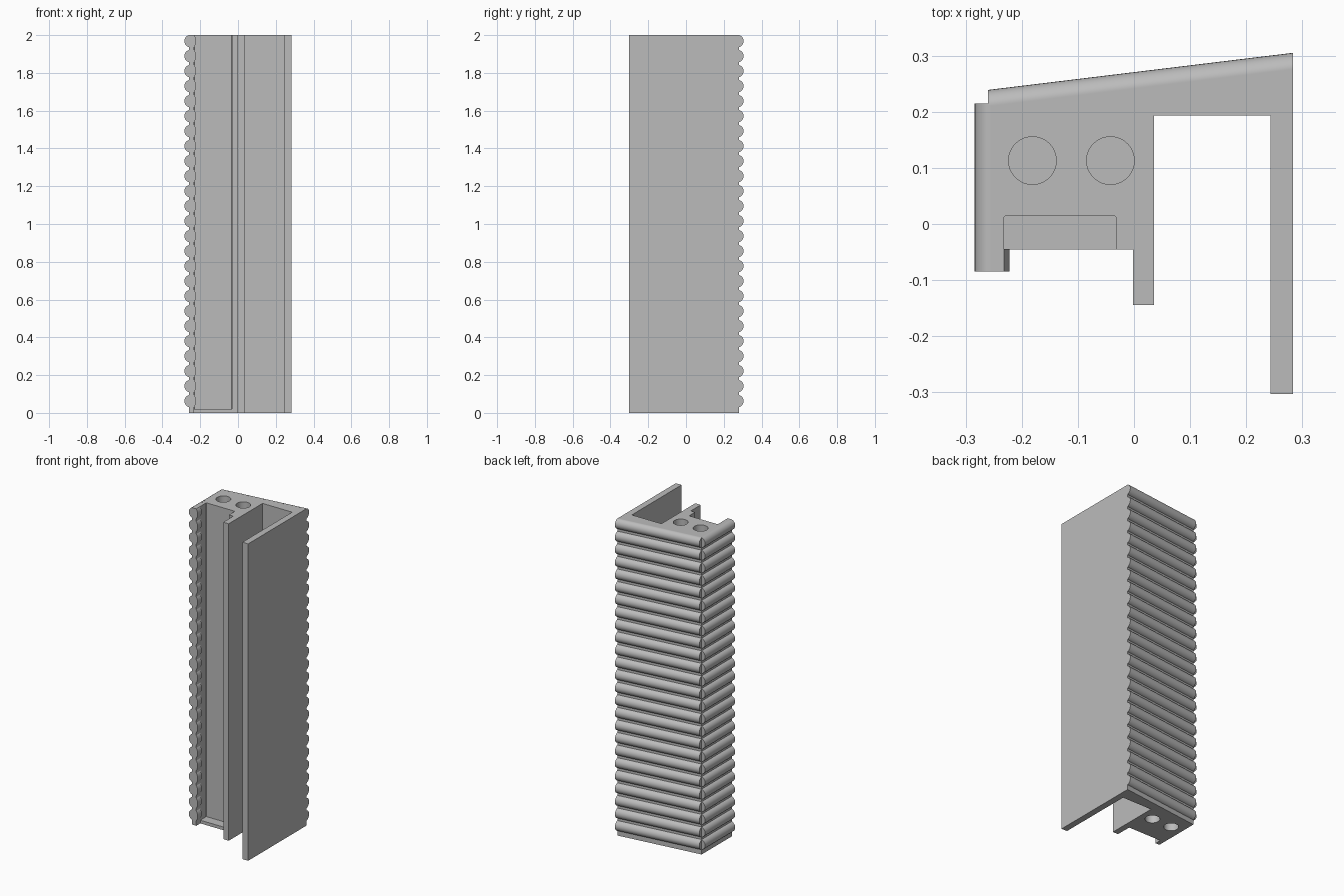
import bpy, bmesh, math
from mathutils import Vector

old = bpy.data.objects.get("Cube")
if old:
    bpy.data.objects.remove(old, do_unlink=True)

grey = bpy.data.materials.new("plain_grey")
grey.use_nodes = True
grey.diffuse_color = (0.5, 0.5, 0.5, 1)
grey.node_tree.nodes["Principled BSDF"].inputs["Base Color"].default_value = (0.5, 0.5, 0.5, 1)

HEIGHT = 2.0
RIBS, PITCH, FIRST = 25, 0.0794, 0.0625


def prism(bm, ring, travel):
    """Close a ring of points into a solid swept along a vector."""
    face = bm.faces.new([bm.verts.new(p) for p in ring])
    ext = bmesh.ops.extrude_face_region(bm, geom=[face], use_keep_orig=True)
    verts = [g for g in ext["geom"] if isinstance(g, bmesh.types.BMVert)]
    bmesh.ops.translate(bm, verts=verts, vec=travel)


def finish(bm, name, smooth=False):
    bmesh.ops.recalc_face_normals(bm, faces=bm.faces[:])
    mesh = bpy.data.meshes.new(name)
    bm.to_mesh(mesh)
    bm.free()
    mesh.materials.append(grey)
    obj = bpy.data.objects.new(name, mesh)
    bpy.context.collection.objects.link(obj)
    if smooth:
        smooth_faces(obj)
    return obj


def smooth_faces(obj):
    bpy.ops.object.select_all(action='DESELECT')
    obj.select_set(True)
    bpy.context.view_layer.objects.active = obj
    bpy.ops.object.shade_smooth_by_angle(angle=math.radians(30))


def rib_stack(name, start, end, outward, depth, half=0.032, steps=12):
    """A column of rounded ribs running from start to end."""
    bm = bmesh.new()
    start, end, outward = (Vector((*v, 0)) for v in (start, end, outward))
    radius = (half ** 2 + depth ** 2) / (2 * depth)
    sweep = math.asin(half / radius)
    if depth > half:
        sweep = math.pi - sweep
    for i in range(RIBS):
        z = FIRST + i * PITCH
        arc = []
        for s in range(steps + 1):
            a = sweep * (2 * s / steps - 1)
            arc.append((radius * math.cos(a) - radius + depth, radius * math.sin(a)))
        outline = [(-0.005, -half)] + arc + [(-0.005, half)]
        ring = [start + outward * h + Vector((0, 0, z + dz)) for h, dz in outline]
        prism(bm, ring, end - start)
    return finish(bm, name, smooth=True)


# Main extruded body: lip, open pocket, short fin, channel, long side panel
profile = [
    (-0.26, -0.085), (-0.232, -0.085), (-0.232, 0.012), (-0.229, 0.015),
    (-0.035, 0.015), (-0.032, 0.012), (-0.032, -0.045), (-0.002, -0.045),
    (-0.002, -0.144), (0.036, -0.144), (0.036, 0.193), (0.243, 0.193),
    (0.243, -0.303), (0.283, -0.303), (0.283, 0.281), (-0.26, 0.215),
]
bm = bmesh.new()
prism(bm, [(x, y, 0) for x, y in profile], (0, 0, HEIGHT))
body = finish(bm, "body")

# Blind round holes in both ends
bm = bmesh.new()
for x in (-0.181, -0.042):
    for z in (0, HEIGHT):
        ring = [(x + 0.0425 * math.cos(k * math.tau / 48),
                 0.113 + 0.0425 * math.sin(k * math.tau / 48), z - 0.1)
                for k in range(48)]
        prism(bm, ring, (0, 0, 0.2))
cutter = finish(bm, "hole_cutter")
cutter.hide_render = True
cut = body.modifiers.new("holes", 'BOOLEAN')
cut.operation = 'DIFFERENCE'
cut.solver = 'EXACT'
cut.object = cutter
bpy.context.view_layer.objects.active = body
bpy.ops.object.modifier_apply(modifier=cut.name)
bpy.data.objects.remove(cutter, do_unlink=True)
smooth_faces(body)

# Thin floor closing the pocket
bm = bmesh.new()
floor = [(-0.232, -0.045, 0), (-0.032, -0.045, 0), (-0.032, 0.015, 0), (-0.232, 0.015, 0)]
prism(bm, floor, (0, 0, 0.02))
finish(bm, "pocket_floor")

# Rounded ribs on the slanted back, the right side and inside the lip
rib_stack("back_ribs", (-0.26, 0.215), (0.283, 0.281), (0, 1), 0.024)
rib_stack("right_ribs", (-0.26, -0.085), (-0.26, 0.215), (-1, 0), 0.024)
rib_stack("lip_ribs", (-0.232, -0.085), (-0.232, -0.045), (1, 0), 0.01)
